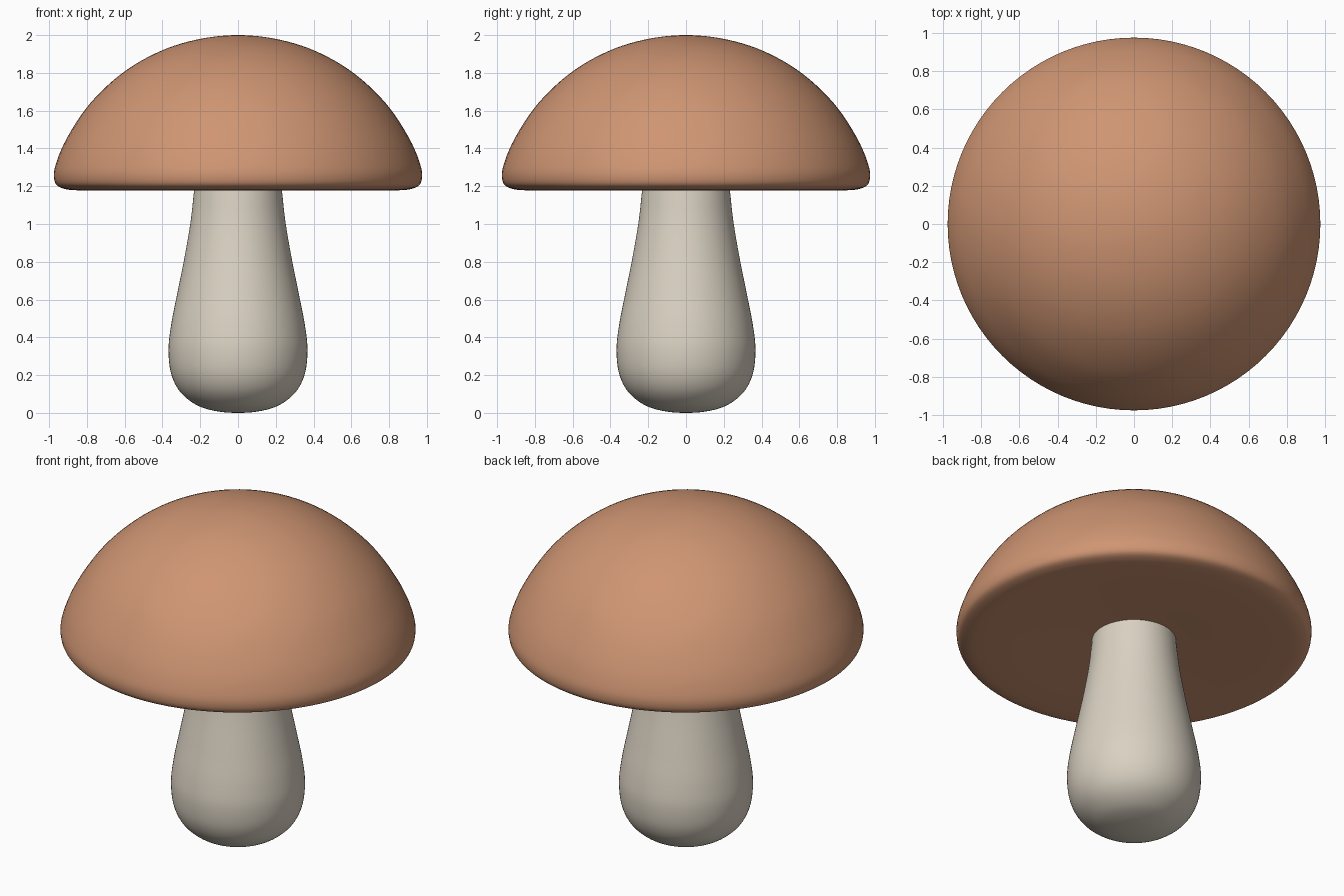
import bpy, bmesh, math
from mathutils import Vector

if "Cube" in bpy.data.objects:
    bpy.data.objects.remove(bpy.data.objects["Cube"])

SEGMENTS = 96


def spline(points, steps=6):
    """Smooth curve through (radius, z) points; both ends sit on the axis."""
    p = [Vector(q) for q in points]
    mirror = lambda v: Vector((-v.x, v.y))
    p = [mirror(p[1])] + p + [mirror(p[-2])]
    knots = [0.0]
    for a, b in zip(p, p[1:]):
        knots.append(knots[-1] + math.sqrt((b - a).length))
    out = []
    for i in range(1, len(p) - 2):
        t0, t1, t2, t3 = knots[i - 1:i + 3]
        p0, p1, p2, p3 = p[i - 1:i + 3]
        for s in range(steps):
            t = t1 + (t2 - t1) * s / steps
            mix = lambda a, b, ta, tb: a * ((tb - t) / (tb - ta)) + b * ((t - ta) / (tb - ta))
            a1, a2, a3 = mix(p0, p1, t0, t1), mix(p1, p2, t1, t2), mix(p2, p3, t2, t3)
            out.append(mix(mix(a1, a2, t0, t2), mix(a2, a3, t1, t3), t1, t2))
    return out + [p[-2]]


def lathe(name, points, color):
    """Revolve a smoothed profile around z."""
    bm = bmesh.new()
    verts = [bm.verts.new((max(q.x, 0), 0, q.y)) for q in spline(points)]
    edges = [bm.edges.new(pair) for pair in zip(verts, verts[1:])]
    bmesh.ops.spin(bm, geom=verts + edges, cent=(0, 0, 0), axis=(0, 0, 1),
                   angle=math.tau, steps=SEGMENTS, use_duplicate=False)
    bmesh.ops.remove_doubles(bm, verts=bm.verts, dist=1e-4)
    bmesh.ops.recalc_face_normals(bm, faces=bm.faces)
    for f in bm.faces:
        f.smooth = True
    mesh = bpy.data.meshes.new(name)
    bm.to_mesh(mesh)
    bm.free()
    obj = bpy.data.objects.new(name, mesh)
    bpy.context.collection.objects.link(obj)
    mat = bpy.data.materials.new(name + "_color")
    mat.diffuse_color = color
    mat.use_nodes = True
    mat.node_tree.nodes["Principled BSDF"].inputs["Base Color"].default_value = mat.diffuse_color
    mesh.materials.append(mat)
    return obj


# Stem: bulbous base, tapering up into the cap
lathe("stem", [(0, 0), (0.12, 0.01), (0.22, 0.042), (0.305, 0.11), (0.352, 0.2),
               (0.368, 0.33), (0.355, 0.46), (0.32, 0.64), (0.282, 0.83),
               (0.25, 1.02), (0.232, 1.18), (0.22, 1.26), (0.12, 1.3), (0, 1.3)],
      (0.70, 0.64, 0.54, 1))

# Cap: dome, tight rounded rim and nearly flat underside
lathe("cap", [(0, 2.0), (0.2, 1.98), (0.4, 1.92), (0.6, 1.808), (0.78, 1.642),
              (0.9, 1.465), (0.955, 1.345), (0.975, 1.26), (0.962, 1.208),
              (0.915, 1.185), (0.8, 1.178), (0.5, 1.187), (0.22, 1.2), (0, 1.203)],
      (0.62, 0.30, 0.17, 1))
